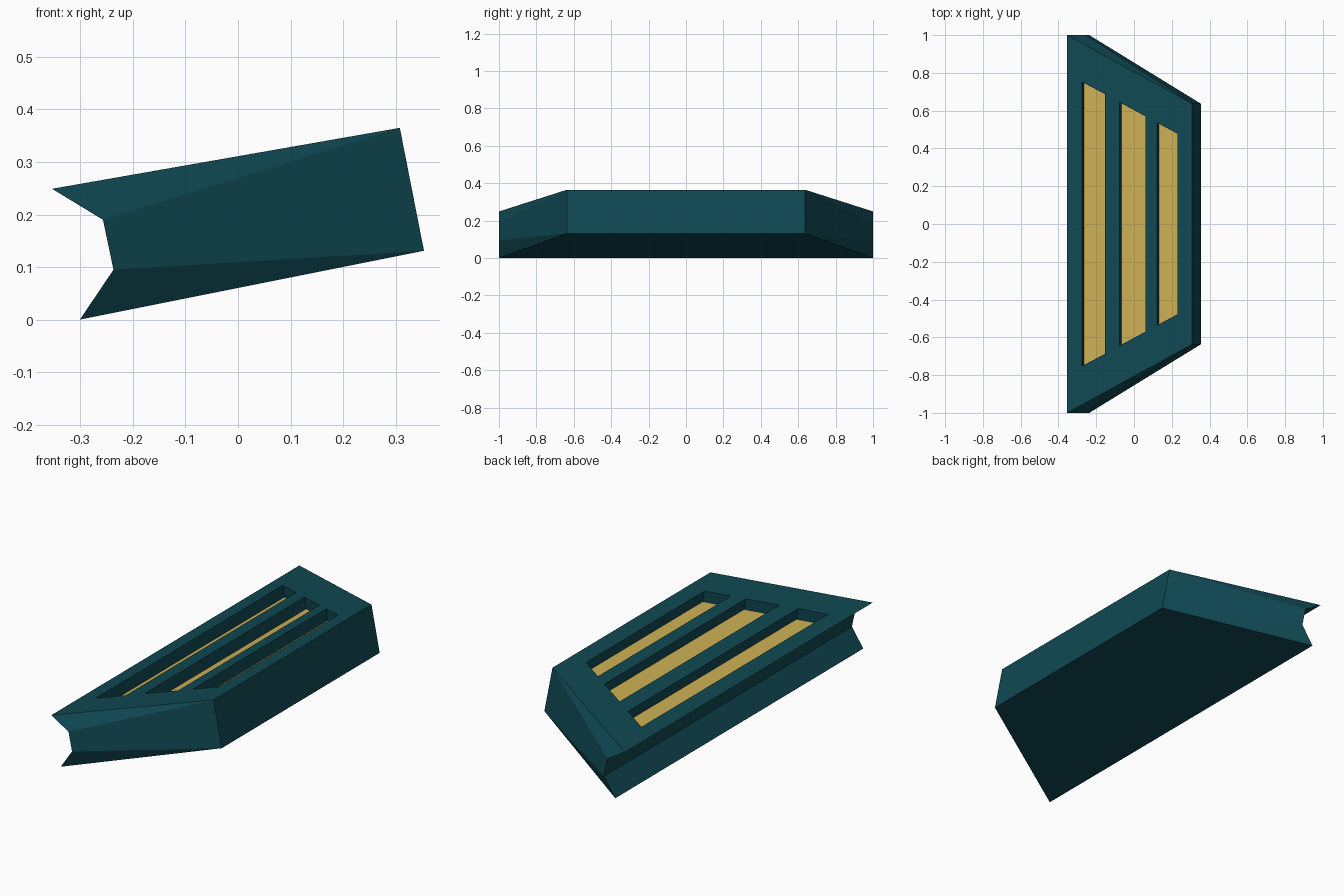
import bpy, bmesh
from mathutils import Vector

if "Cube" in bpy.data.objects:
    bpy.data.objects.remove(bpy.data.objects["Cube"])


def material(name, rgb):
    m = bpy.data.materials.new(name)
    m.diffuse_color = (*rgb, 1)
    m.use_nodes = True
    m.node_tree.nodes["Principled BSDF"].inputs["Base Color"].default_value = m.diffuse_color
    return m


teal = material("dark teal", (0.005, 0.065, 0.085))
gold = material("sand gold", (0.60, 0.43, 0.09))


def make(name, verts, faces, mat):
    bm = bmesh.new()
    vs = [bm.verts.new(v) for v in verts]
    for f in faces:
        bm.faces.new([vs[i] for i in f])
    bmesh.ops.recalc_face_normals(bm, faces=bm.faces)
    me = bpy.data.meshes.new(name)
    bm.to_mesh(me)
    bm.free()
    me.materials.append(mat)
    ob = bpy.data.objects.new(name, me)
    bpy.context.collection.objects.link(ob)
    return ob


# Tilted tapered slab with a V-shaped groove along its long edge: (x, half width, z)
profile = [(-0.354, 1, 0.249), (-0.257, 1, 0.190), (-0.237, 1, 0.095),
           (-0.301, 1, 0.0), (0.354, 0.637, 0.131), (0.308, 0.637, 0.365)]
n = len(profile)
verts = [(x, s * w, z) for s in (-1, 1) for x, w, z in profile]
faces = [(i, (i + 1) % n, (i + 1) % n + n, i + n) for i in range(n)]
for o in (0, n):
    faces += [tuple(i + o for i in f) for f in ((0, 1, 5), (1, 2, 4, 5), (2, 3, 4))]
slab = make("slab", verts, faces, teal)

# Frame of the sloping top face
top = Vector((-0.354, 0, 0.249))
slope = (Vector((0.308, 0, 0.365)) - top).normalized()
down = Vector((slope.z, 0, -slope.x))


def slot_prism(name, x0, x1, w0, w1, d0, d1, mat):
    """Tapered slot shape from depth d0 to d1 below the top face."""
    pts = []
    for d in (d0, d1):
        for x, y in ((x0, -w0), (x1, -w1), (x1, w1), (x0, w0)):
            p = top + slope * ((x - top.x) / slope.x) + down * d
            pts.append((p.x, y, p.z))
    sides = [(i, (i + 1) % 4, (i + 1) % 4 + 4, i + 4) for i in range(4)]
    return make(name, pts, sides + [(0, 1, 2, 3), (4, 5, 6, 7)], mat)


# Three recessed slots, each with a gold floor plate
slots = [(-0.275, -0.153, 0.752, 0.687), (-0.076, 0.061, 0.644, 0.570),
         (0.122, 0.230, 0.536, 0.478)]
for k, s in enumerate(slots, 1):
    cutter = slot_prism(f"slot_cutter_{k}", *s, -0.05, 0.063, teal)
    cutter.hide_render = True
    cutter.hide_set(True)
    mod = slab.modifiers.new(f"slot_{k}", "BOOLEAN")
    mod.operation = "DIFFERENCE"
    mod.solver = "EXACT"
    mod.object = cutter
    slot_prism(f"slot_floor_{k}", *s, 0.058, 0.064, gold)
